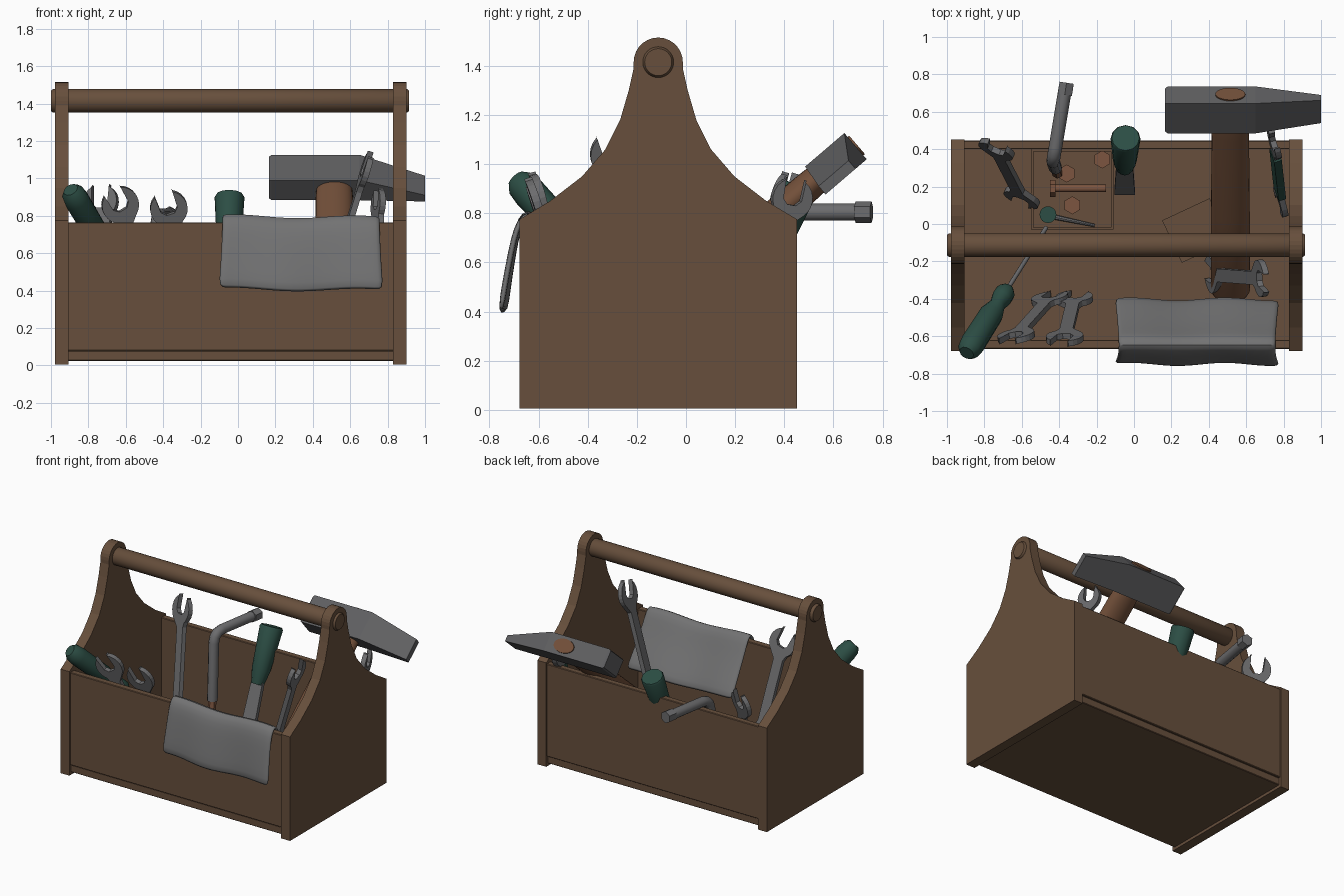
import bpy, bmesh, math
from mathutils import Vector, Matrix

if "Cube" in bpy.data.objects:
    bpy.data.objects.remove(bpy.data.objects["Cube"])

def mat(name, r, g, b):
    m = bpy.data.materials.new(name)
    m.diffuse_color = (r, g, b, 1)
    m.use_nodes = True
    m.node_tree.nodes["Principled BSDF"].inputs["Base Color"].default_value = m.diffuse_color
    return m

WOOD = mat("brown wood", .135, .078, .045)
ASH = mat("hammer handle wood", .17, .08, .042)
STEEL = mat("steel", .15, .15, .155)
DARK = mat("dark steel", .115, .115, .12)
TEAL = mat("dark teal", .025, .075, .058)
CLOTH = mat("grey cloth", .17, .17, .172)
COPPER = mat("copper fastener", .2, .09, .05)

def finish(name, bm, material, smooth=False):
    bmesh.ops.recalc_face_normals(bm, faces=bm.faces)
    me = bpy.data.meshes.new(name)
    bm.to_mesh(me)
    bm.free()
    ob = bpy.data.objects.new(name, me)
    bpy.context.collection.objects.link(ob)
    me.materials.append(material)
    if smooth:
        bpy.context.view_layer.objects.active = ob
        ob.select_set(True)
        bpy.ops.object.shade_smooth_by_angle(angle=math.radians(40))
        ob.select_set(False)
    return ob

def box(name, lo, hi, material, bevel=.004, rot=0):
    bm = bmesh.new()
    lo, hi = Vector(lo), Vector(hi)
    bmesh.ops.create_cube(bm, size=1, matrix=Matrix.Translation((lo + hi) / 2)
                          @ Matrix.Rotation(rot, 4, 'Z') @ Matrix.Diagonal((*(hi - lo), 1)))
    if bevel:
        bmesh.ops.bevel(bm, geom=bm.edges[:], offset=bevel, segments=1, affect='EDGES')
    return finish(name, bm, material)

def frame(p, q, hint):
    """Origin at q, local y towards p, local z near hint."""
    y = (Vector(p) - Vector(q)).normalized()
    z = Vector(hint)
    z = (z - y * z.dot(y)).normalized()
    m = Matrix((y.cross(z), y, z)).transposed().to_4x4()
    m.translation = Vector(q)
    return m

def lathe(name, p, q, rings, material, n=20, hint=(1, 0, .01), squash=1, smooth=True):
    """Rings (t, radius) run from q (t=0) to p (t=1)."""
    m, length = frame(p, q, hint), (Vector(p) - Vector(q)).length
    bm = bmesh.new()
    prev = None
    for i, (t, r) in enumerate(rings):
        ring = [bm.verts.new(m @ Vector((squash * r * math.cos(2 * math.pi * k / n), t * length,
                                         r * math.sin(2 * math.pi * k / n)))) for k in range(n)]
        if prev:
            for k in range(n):
                bm.faces.new((prev[k], prev[(k + 1) % n], ring[(k + 1) % n], ring[k]))
        if i in (0, len(rings) - 1):
            bm.faces.new(ring)
        prev = ring
    return finish(name, bm, material, smooth)

def prism(name, pts, depth, m, material):
    bm = bmesh.new()
    f = bm.faces.new([bm.verts.new(m @ Vector((x, y, -depth / 2))) for x, y in pts])
    r = bmesh.ops.extrude_face_region(bm, geom=[f])
    bmesh.ops.translate(bm, verts=[v for v in r['geom'] if isinstance(v, bmesh.types.BMVert)],
                        vec=m.to_3x3() @ Vector((0, 0, depth)))
    return finish(name, bm, material)

def wrench(name, p, q, hint, R=.1, shaft=.036, grip=None):
    """Double open-ended wrench; p and q are the head centres."""
    L = (Vector(p) - Vector(q)).length
    head = [(shaft, -1.2 * R)]
    arc = [(R * math.cos(math.radians(a)), R * math.sin(math.radians(a))) for a in range(-45, 61, 15)]
    tilt = math.radians(15)
    slot = [(.5 * R, .98 * R), (.46 * R, -.05 * R), (.22 * R, -.3 * R)]
    ring = arc + slot + [(-x, y) for x, y in reversed(arc + slot)]
    head += [(x * math.cos(tilt) - y * math.sin(tilt), x * math.sin(tilt) + y * math.cos(tilt)) for x, y in ring]
    head.append((-shaft, -1.2 * R))
    pts = [(x, y + L / 2) for x, y in head]
    pts += [(-x, -y) for x, y in pts]
    m = frame(p, q, hint) @ Matrix.Translation((0, L / 2, 0))
    prism(name, pts, .032, m, STEEL)
    if grip:
        prism(name + "_grip", [(-.046, -.35 * L), (.046, -.35 * L), (.046, .32 * L), (-.046, .32 * L)], .042, m, grip)

# End panels: straight sides, curved shoulders, round top
half = [(.565, .005), (.565, .775), (.44, .85), (.31, .95), (.215, 1.06), (.155, 1.18), (.12, 1.3), (.1, 1.39)]
top = [(.1 * math.cos(a), 1.415 + .1 * math.sin(a)) for a in [math.pi * i / 14 for i in range(15)]]
outline = half + top + [(-y, z) for y, z in reversed(half)]
for side, x in (("left", -.943), ("right", .865)):
    m = Matrix(((0, 0, 1, x), (1, 0, 0, -.113), (0, 1, 0, 0), (0, 0, 0, 1)))
    prism(side + "_end_panel", outline, .072, m, WOOD)

# Handle bar and box boards
bar = [(0, .055), (.006, .063), (.994, .063), (1, .055)]
lathe("carry_bar", (.915, -.113, 1.415), (-1, -.113, 1.415), bar, WOOD, 32, (0, 0, 1))
box("floor_board", (-.91, -.66, .025), (.832, .435, .08), WOOD)
box("front_board", (-.91, -.668, .08), (.832, -.62, .765), WOOD)
box("back_board", (-.91, .4, .08), (.832, .446, .765), WOOD)

# Hammer: tilted head with a wedge end, and a tapered oval handle
a, b = Vector((0, .76, .65)), Vector((0, .65, -.76))
centre = Vector((0, .61, 1.005))
bm = bmesh.new()
prev = None
for x, da, db, ha, hb in ((.165, 0, 0, .097, .062), (.18, 0, 0, .105, .07), (.65, 0, 0, .105, .07), (1, -.035, .048, .08, .022)):
    c = centre + a * da + b * db + Vector((x, 0, 0))
    ring = [bm.verts.new(c + a * ha * s + b * hb * t) for s, t in ((1, 1), (1, -1), (-1, -1), (-1, 1))]
    if prev:
        for k in range(4):
            bm.faces.new((prev[k], prev[(k + 1) % 4], ring[(k + 1) % 4], ring[k]))
    if x in (.165, 1):
        bm.faces.new(ring)
    prev = ring
finish("hammer_head", bm, DARK)
eye = Vector((.515, .61, 1.005))
lathe("hammer_handle", eye + a * .113, eye - a * 1.3,
      [(0, .09), (.02, .104), (.4, .104), (.8, .1), (.9, .092), (.94, .08), (1, .08)], ASH, 24, squash=.62)

# Wrenches
wrench("front_wrench_left", (-.63, -.6, .86), (-.45, -.4, .2), (0, -1, .3))
wrench("front_wrench_right", (-.37, -.61, .84), (-.32, -.4, .2), (0, -1, .3))
wrench("back_wrench", (-.735, .4, .87), (-.6, .14, .19), (.35, 1, 0))
wrench("tall_wrench", (.68, -.29, 1.04), (.42, -.27, .2), (1, .1, 0))
wrench("corner_wrench", (.75, .43, .86), (.785, .12, .2), (1, .35, 0), R=.085, grip=TEAL)

# Screwdrivers
def screwdriver(name, top_p, neck, tip, r, blade):
    rings = [(0, .5 * r), (.06, .8 * r), (.15, .8 * r), (.25, .62 * r), (.4, .95 * r), (.85, r), (.95, .9 * r), (1, .6 * r)]
    if blade:
        rings = [(0, .55 * r), (.25, .8 * r), (.97, r), (1, .92 * r)]
        m = frame(neck, tip, (0, 1, .3))
        L = (Vector(neck) - Vector(tip)).length
        prism(name + "_blade", [(-.055, 0), (.055, 0), (.045, L * 1.05), (-.045, L * 1.05)], .03, m, STEEL)
    else:
        lathe(name + "_shaft", neck, tip, [(0, .012), (1, .012)], STEEL, 10)
    lathe(name + "_handle", top_p, neck, rings, TEAL, 12)

screwdriver("front_screwdriver", (-.895, -.69, .94), (-.675, -.345, .57), (-.47, -.02, .2), .068, False)
screwdriver("back_screwdriver", (-.045, .46, .91), (-.05, .3, .54), (-.05, .17, .2), .08, True)

# Bent socket bar hooked over the back board
lathe("socket_bar_end", (-.36, .755, .805), (-.37, .69, .805), [(0, .044), (1, .044)], STEEL, 6)
cu = bpy.data.curves.new("bar_path", 'CURVE')
cu.dimensions = '3D'
cu.bevel_depth = .036
cu.bevel_resolution = 3
cu.use_fill_caps = True
sp = cu.splines.new('POLY')
path = [(-.365, .74, .805), (-.42, .41, .805), (-.427, .37, .795), (-.431, .345, .77), (-.433, .335, .73), (-.42, .3, .32)]
sp.points.add(len(path) - 1)
for pt, co in zip(sp.points, path):
    pt.co = (*co, 1)
tmp = bpy.data.objects.new("bar_path", cu)
bm = bmesh.new()
bm.from_mesh(tmp.to_mesh())
tmp.to_mesh_clear()
finish("bent_socket_bar", bm, STEEL, True)
bpy.data.objects.remove(tmp)
lathe("socket_tip", (-.42, .3, .34), (-.41, .27, .13), [(0, .028), (1, .028)], COPPER, 6)

# Rag draped over the front board
prof = [(-.745, .405), (-.732, .5), (-.715, .6), (-.697, .7), (-.675, .77), (-.645, .797), (-.615, .78),
        (-.575, .7), (-.515, .6), (-.45, .5), (-.4, .42)]
bm = bmesh.new()
NX = 18
grid = []
for i in range(NX + 1):
    u = i / NX
    row = []
    for j, (y, z) in enumerate(prof):
        low = abs(j - 5) / 5
        x = .337 + (u - .5) * (.84 + .045 * low * low)
        w = math.sin(u * 11 + .5) * .009 * low
        row.append(bm.verts.new((x, y + w, z + .009 * math.sin(u * 8 + 1) - .008 * u)))
    grid.append(row)
for r0, r1 in zip(grid, grid[1:]):
    for j in range(len(prof) - 1):
        bm.faces.new((r0[j], r0[j + 1], r1[j + 1], r1[j]))
rag = finish("rag", bm, CLOTH, True)
sol = rag.modifiers.new("thickness", 'SOLIDIFY')
sol.thickness = .024
sol.offset = 0
sub = rag.modifiers.new("soften", 'SUBSURF')
sub.levels = sub.render_levels = 1

# Parts tray with nuts, a bolt and pins
box("tray_base", (-.55, -.03, .08), (-.11, .4, .095), WOOD, 0)
for i, (lo, hi) in enumerate((((-.55, -.03), (-.11, -.018)), ((-.55, .388), (-.11, .4)),
                              ((-.55, -.018), (-.538, .388)), ((-.122, -.018), (-.11, .388)))):
    box("tray_wall_%d" % i, (*lo, .08), (*hi, .16), WOOD, 0)
for i, (x, y) in enumerate(((-.17, .345), (-.36, .27), (-.33, .1))):
    lathe("nut_%d" % i, (x, y, .125), (x, y, .095), [(0, .048), (1, .048)], COPPER, 6, smooth=False)
lathe("bolt_shank", (-.15, .19, .13), (-.42, .19, .13), [(0, .02), (1, .02)], COPPER, 12, (0, 0, 1))
lathe("bolt_head", (-.42, .19, .14), (-.45, .19, .14), [(0, .045), (1, .045)], COPPER, 6, (0, 0, 1), smooth=False)
lathe("pin_head", (-.46, .05, .14), (-.46, .05, .095), [(0, .045), (1, .045)], TEAL, 16)
lathe("pin_shank", (-.44, .04, .12), (-.21, -.008, .11), [(0, .008), (1, .014)], STEEL, 8, (0, 0, 1))

# Loose offcut on the floor
box("wood_offcut", (.19, -.16, .08), (.47, .09, .12), WOOD, 0, math.radians(25))
